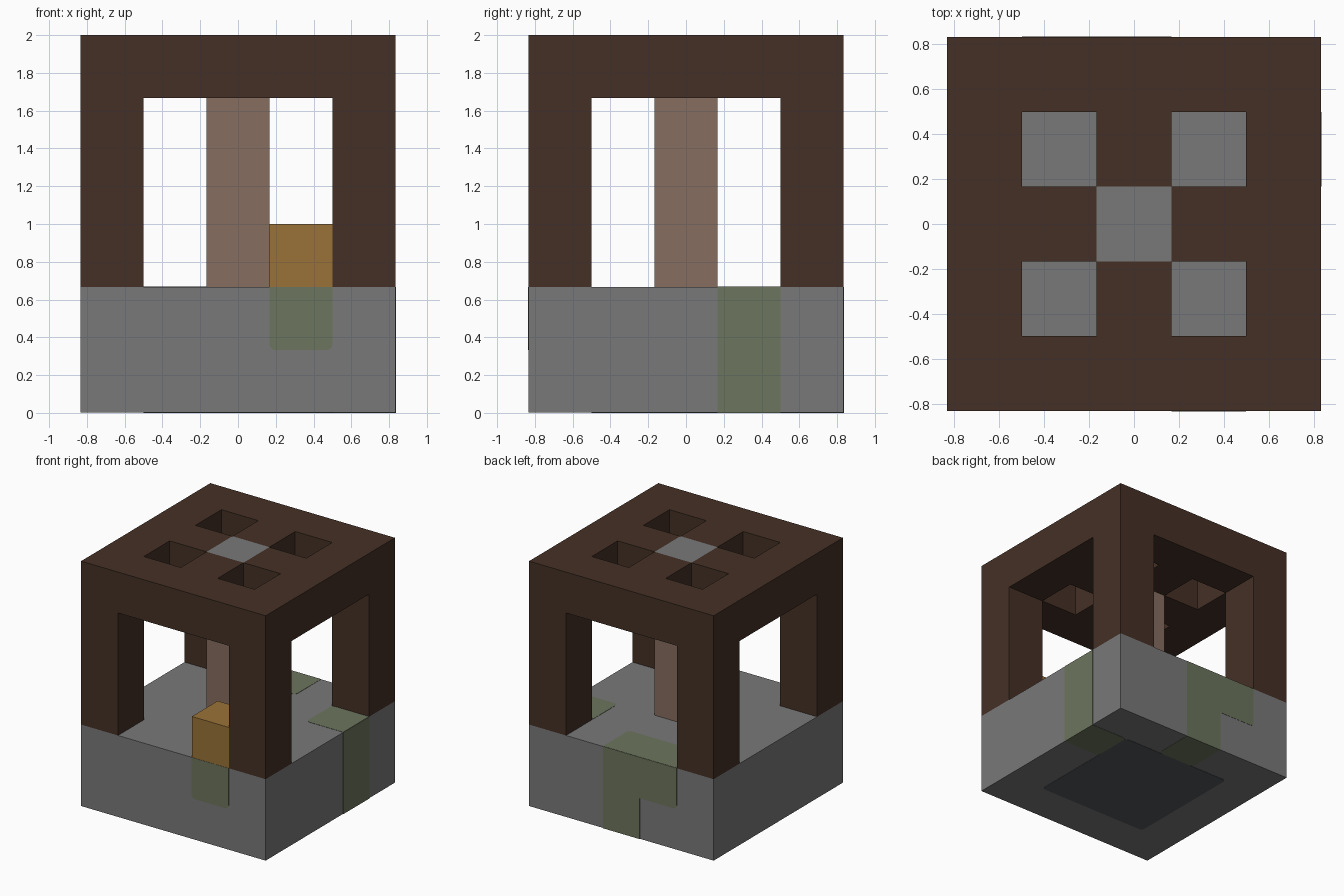
import bpy
import bmesh

old = bpy.data.objects.get("Cube")
if old:
    bpy.data.objects.remove(old, do_unlink=True)

C = 1 / 3          # one block
H = 2.5 * C        # half width of the model
THIN = 0.004       # painted plate thickness


def material(name, rgb):
    m = bpy.data.materials.new(name)
    m.use_nodes = True
    m.diffuse_color = (*rgb, 1)
    m.node_tree.nodes["Principled BSDF"].inputs["Base Color"].default_value = (*rgb, 1)
    return m


STONE = material("grey stone", (0.19, 0.19, 0.19))
DARK_WOOD = material("dark brown wood", (0.059, 0.030, 0.019))
PALE_WOOD = material("pale brown wood", (0.238, 0.153, 0.115))
GOLD = material("golden block", (0.32, 0.17, 0.04))
MOSS = material("moss green", (0.15, 0.177, 0.11))
SLATE = material("dark slate", (0.091, 0.096, 0.11))


def finish(name, bm, *mats):
    mesh = bpy.data.meshes.new(name)
    bm.to_mesh(mesh)
    bm.free()
    for m in mats:
        mesh.materials.append(m)
    ob = bpy.data.objects.new(name, mesh)
    bpy.context.collection.objects.link(ob)
    return ob


def solidify(ob, thickness, offset):
    mod = ob.modifiers.new("thickness", "SOLIDIFY")
    mod.thickness = thickness
    mod.offset = offset


def box(name, low, high, mat):
    bm = bmesh.new()
    bmesh.ops.create_cube(bm, size=1)
    for v in bm.verts:
        v.co = [a + (b - a) * (t + 0.5) for a, b, t in zip(low, high, v.co)]
    return finish(name, bm, mat)


def plate(name, axis, pos, outline, rounded, mat=MOSS):
    """Flat plate across an axis; outline in blocks, rounded = corner numbers."""
    bm = bmesh.new()
    verts = []
    for u, v in outline:
        co = [u * C, v * C]
        co.insert("xyz".index(axis), pos)
        verts.append(bm.verts.new(co))
    bm.faces.new(verts)
    if rounded:
        bmesh.ops.bevel(bm, geom=[verts[i] for i in rounded], offset=0.03,
                        segments=3, profile=0.5, affect="VERTICES")
    solidify(finish(name, bm, mat), THIN, 0)


def rect(u0, u1, v0, v1):
    return [(u0, v0), (u1, v0), (u1, v1), (u0, v1)]


# Stone base
BOTTOM = THIN / 2
box("stone_base", (-H, -H, BOTTOM), (H, H, 2 * C), STONE)

# Corner posts
for side, x in (("right", -2), ("left", 2)):
    for end, y in (("front", -2), ("back", 2)):
        box(f"{end}_{side}_post",
            ((x - 0.5) * C, (y - 0.5) * C, 2 * C),
            ((x + 0.5) * C, (y + 0.5) * C, 5 * C), DARK_WOOD)

# Central pillar and golden block
box("central_pillar", (-C / 2, -C / 2, 2 * C), (C / 2, C / 2, 5 * C), PALE_WOOD)
box("golden_block", (C / 2, -H, 2 * C), (1.5 * C, -1.5 * C, 3 * C), GOLD)

# Roof with four square holes and a stone centre
bm = bmesh.new()
bmesh.ops.create_grid(bm, x_segments=5, y_segments=5, size=H)
holes = []
for f in bm.faces:
    x, y, _ = f.calc_center_median() / C
    if round(abs(x)) == 1 and round(abs(y)) == 1:
        holes.append(f)
    elif round(x) == 0 and round(y) == 0:
        f.material_index = 1
bmesh.ops.delete(bm, geom=holes, context="FACES")
roof = finish("roof", bm, DARK_WOOD, STONE)
roof.location.z = 6 * C
solidify(roof, C, -1)

# Moss on the front
plate("front_moss", "y", -H, rect(0.5, 1.5, 1, 2), (0, 1))

# Moss folding over the left side
plate("left_moss", "x", H, rect(0.5, 1.5, 0, 2), ())
for level, z in (("top", 2 * C), ("bottom", BOTTOM)):
    plate(f"left_{level}_moss", "z", z, rect(1.5, 2.5, 0.5, 1.5), (0, 3))

# Moss folding over the back
plate("back_moss", "y", H,
      [(-1.5, 2), (-1.5, 1), (-0.5, 1), (-0.5, 0), (0.5, 0), (0.5, 2)], (1,))
plate("back_top_moss", "z", 2 * C, rect(-1.5, 0.5, 1.5, 2.5), (0, 1))
plate("back_bottom_moss", "z", BOTTOM, rect(-0.5, 0.5, 1.5, 2.5), (0, 1))

# Dark panel underneath
plate("underside_panel", "z", BOTTOM, rect(-1.5, 1.5, -1.5, 1.5), range(4), SLATE)
